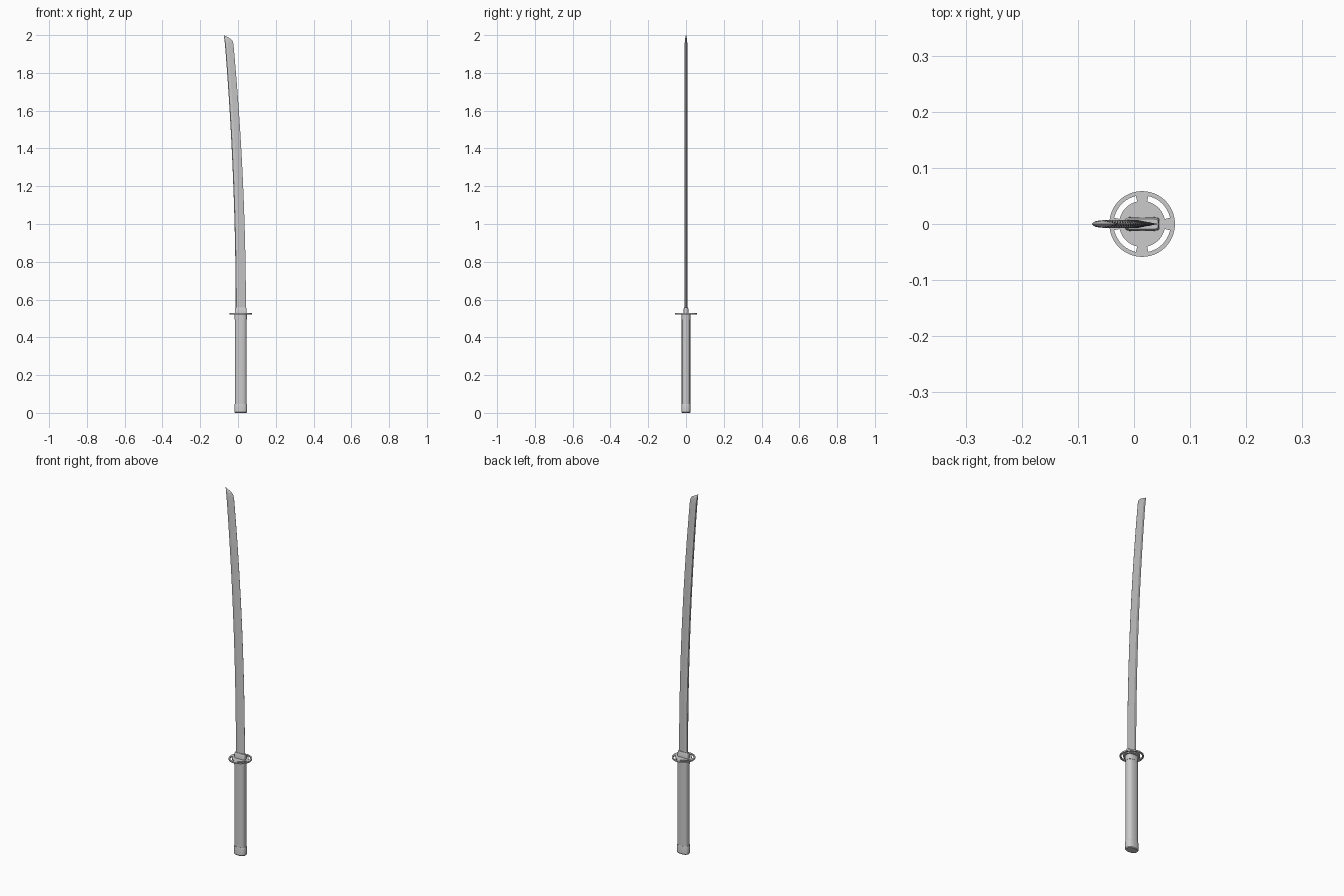
import bpy, bmesh, math

if "Cube" in bpy.data.objects:
    bpy.data.objects.remove(bpy.data.objects["Cube"])

CX = 0.0145  # centre line of the handle and guard


def finish(name, bm, angle=30):
    bmesh.ops.recalc_face_normals(bm, faces=bm.faces)
    me = bpy.data.meshes.new(name)
    bm.to_mesh(me)
    bm.free()
    ob = bpy.data.objects.new(name, me)
    bpy.context.collection.objects.link(ob)
    bpy.ops.object.select_all(action='DESELECT')
    ob.select_set(True)
    bpy.context.view_layer.objects.active = ob
    bpy.ops.object.shade_smooth_by_angle(angle=math.radians(angle))
    return ob


def loft(name, rings, angle=30):
    bm = bmesh.new()
    rows = [[bm.verts.new(p) for p in r] for r in rings]
    n = len(rows[0])
    for a, b in zip(rows, rows[1:]):
        for i in range(n):
            j = (i + 1) % n
            bm.faces.new((a[i], a[j], b[j], b[i]))
    bm.faces.new(rows[0])
    bm.faces.new(rows[-1])
    return finish(name, bm, angle)


def oval(hx, hy, z, power=2.6, n=32):
    ring = []
    for i in range(n):
        a = 2 * math.pi * i / n
        c, s = math.cos(a), math.sin(a)
        ring.append((CX + math.copysign(abs(c) ** (2 / power), c) * hx,
                     math.copysign(abs(s) ** (2 / power), s) * hy, z))
    return ring


def oval_part(name, profile, power=2.6):
    return loft(name, [oval(hx, hy, z, power) for hx, hy, z in profile])


# Handle, end cap and collar
oval_part("handle", [(.031, .0225, .03), (.031, .0225, .50)])
oval_part("end_cap", [(.031, .0215, 0), (.034, .0245, .004),
                      (.034, .0245, .042), (.032, .0235, .046)])
oval_part("handle_collar", [(.0325, .0235, .494), (.0325, .0235, .523)])

# Blade collar above the guard
oval_part("blade_collar", [(.031, .0125, .525), (.0305, .012, .552),
                           (.0285, .009, .558)], 6)

# Guard: disc, four spokes and outer rim
bm = bmesh.new()
N = 72
radii = (.041, .051, .0585)
rows = [[bm.verts.new((CX + r * math.cos(2 * math.pi * (i - .5) / N),
                       r * math.sin(2 * math.pi * (i - .5) / N), .522))
         for i in range(N)] for r in radii]
bm.faces.new(rows[0])
for k in range(2):
    for i in range(N):
        d = (i + N // 8) % (N // 4) - N // 8
        if k == 0 and abs(d) > 2:
            continue  # open slot
        j = (i + 1) % N
        bm.faces.new((rows[k][i], rows[k][j], rows[k + 1][j], rows[k + 1][i]))
ext = bmesh.ops.extrude_face_region(bm, geom=bm.faces[:], use_keep_orig=True)
for v in ext["geom"]:
    if isinstance(v, bmesh.types.BMVert):
        v.co.z += .007
finish("guard", bm)


# Blade: spine, ridge and cutting edge swept along a gentle curve
def section(sx, sz, ex, ez, t=1.0):
    def p(f, y):
        return (sx + (ex - sx) * f, y * t, sz + (ez - sz) * f)
    return [p(0, 0), p(.06, -.0055), p(.35, -.007), p(1, -.0003),
            p(1, .0003), p(.35, .007), p(.06, .0055)]


rings = []
for i in range(25):
    t = i / 24
    z = .53 + 1.422 * t
    bend = .057 * t * t
    rings.append(section(-.012 - bend, z, .042 - bend * 1.16, z))
rings += [section(-.0712, 1.968, -.0285, 1.968, .9),
          section(-.0725, 1.979, -.037, 1.979, .75),
          section(-.0738, 1.99, -.054, 1.989, .45),
          section(-.075, 2.0, -.0735, 1.999, .1)]
loft("blade", rings, 10)
